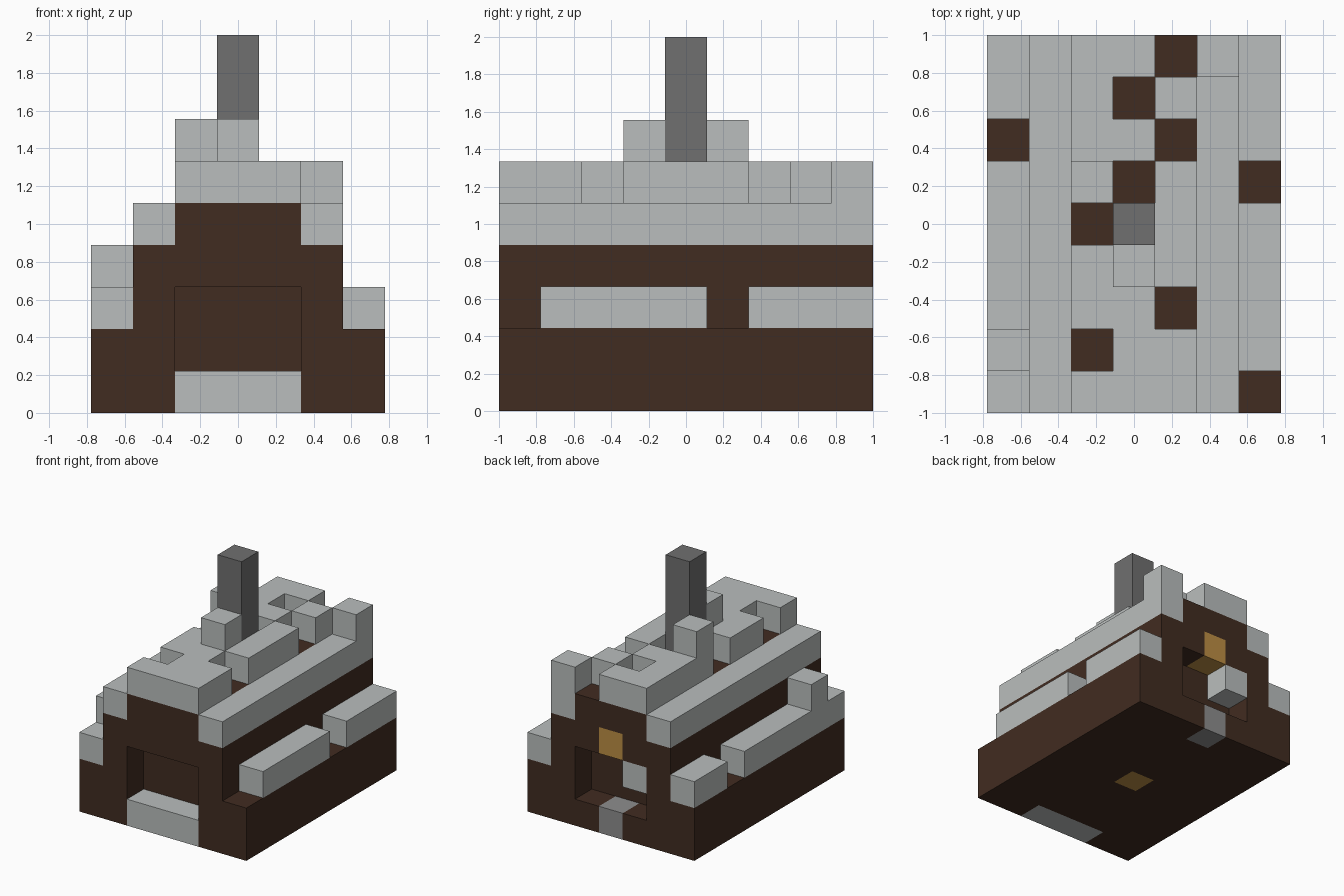
import bpy, bmesh
from mathutils import Vector

cube = bpy.data.objects.get("Cube")
if cube:
    bpy.data.objects.remove(cube, do_unlink=True)

NX, NY, NZ = 7, 9, 9          # size of the block grid
S = 2 / NZ                    # edge of one block
AXES = (Vector((1, 0, 0)), Vector((0, 1, 0)), Vector((0, 0, 1)))


def material(name, rgb):
    m = bpy.data.materials.new(name)
    m.use_nodes = True
    color = (*rgb, 1)
    m.diffuse_color = color
    bsdf = m.node_tree.nodes["Principled BSDF"]
    bsdf.inputs["Base Color"].default_value = color
    bsdf.inputs["Roughness"].default_value = 0.9
    return m


snow = material("pale snow grey", (0.49, 0.515, 0.51))
wood = material("dark brown wood", (0.053, 0.025, 0.015))
iron = material("dark chimney grey", (0.162, 0.162, 0.162))
stone = material("mid stone grey", (0.27, 0.27, 0.27))
gold = material("golden glow", (0.50, 0.27, 0.058))

grid = {}      # block position -> part name
parts = {}     # part name -> material


def span(r):
    """A single index or an inclusive (first, last) range."""
    return range(r[0], r[1] + 1) if isinstance(r, tuple) else (r,)


def fill(name, mat, x, y, z, gaps=()):
    """Fill a box of blocks, leaving out the (x, y) columns in gaps."""
    parts[name] = mat
    for i in span(x):
        for j in span(y):
            for k in span(z):
                if (i, j) not in gaps:
                    grid[i, j, k] = name


def carve(x, y, z):
    for i in span(x):
        for j in span(y):
            for k in span(z):
                grid.pop((i, j, k), None)


def build(name, mat):
    """Skin the exposed sides of a part and merge its flat areas."""
    bm = bmesh.new()
    for cell in [c for c, n in grid.items() if n == name]:
        centre = Vector(cell) + Vector((0.5, 0.5, 0.5)) - Vector((NX / 2, NY / 2, 0))
        for a in range(3):
            for side in (-1, 1):
                normal = AXES[a] * side
                if tuple(int(c + n) for c, n in zip(cell, normal)) in grid:
                    continue
                u, v = AXES[(a + 1) % 3] / 2, AXES[(a + 2) % 3] / 2 * side
                mid = centre + normal / 2
                corners = (mid - u - v, mid + u - v, mid + u + v, mid - u + v)
                bm.faces.new([bm.verts.new(p * S) for p in corners])
    bmesh.ops.remove_doubles(bm, verts=bm.verts, dist=S / 100)
    bmesh.ops.dissolve_limit(bm, angle_limit=0.01, verts=bm.verts, edges=bm.edges)
    mesh = bpy.data.meshes.new(name)
    bm.to_mesh(mesh)
    bm.free()
    mesh.materials.append(mat)
    bpy.context.collection.objects.link(bpy.data.objects.new(name, mesh))


ALONG = (0, NY - 1)           # full length, front to back

# Stepped wooden house with a doorway recess at each end
fill("house_body", wood, (0, 6), ALONG, (0, 1))
fill("house_body", wood, (1, 5), ALONG, (2, 3))
fill("house_body", wood, (2, 4), ALONG, 4)
for end in ALONG:
    carve((2, 4), end, (1, 2))

# Snow on the eaves
fill("left_eave_snow", snow, 6, ALONG, 2, gaps={(6, 0), (6, 5)})
fill("right_eave_snow", snow, 0, ALONG, 2, gaps={(0, 6)})
fill("right_eave_snow", snow, 0, 1, 3)

# Snow on the upper roof steps
fill("right_roof_snow", snow, 1, ALONG, 4)
fill("left_roof_snow", snow, 5, ALONG, 4)
fill("left_roof_snow", snow, 5, 8, 5)

# Patchy snow on the ridge, with two raised lumps beside the chimney
fill("ridge_snow", snow, (2, 4), ALONG, 5,
     gaps={(2, 1), (4, 2), (2, 4), (3, 5), (4, 6), (3, 7), (4, 8)})
fill("ridge_snow", snow, 3, 3, 6)
fill("ridge_snow", snow, 2, 5, 6)

# Chimney and the hearth block below it
fill("chimney", iron, 3, 4, (5, 8))
fill("hearth", gold, 3, 4, 0)

# Doorsteps, lamp and loose snow block at the back doorway
fill("front_step", snow, (2, 4), 0, 0)
fill("back_step", stone, 3, 8, 0)
fill("back_lamp", gold, 3, 8, 3)
fill("back_snow_block", snow, 2, 8, 2)

for part, mat in parts.items():
    build(part, mat)
